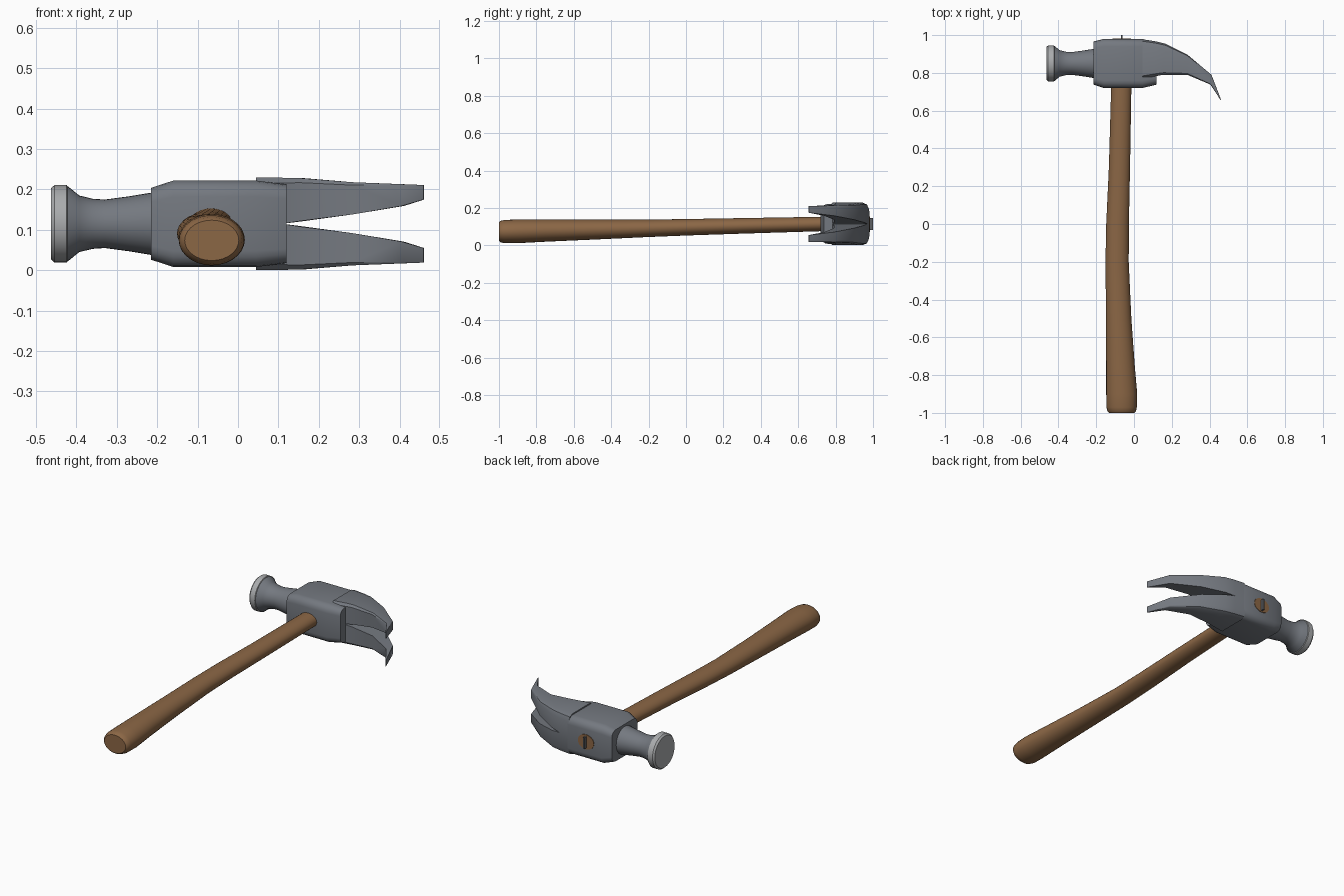
import bpy, bmesh, math

if "Cube" in bpy.data.objects:
    bpy.data.objects.remove(bpy.data.objects["Cube"])

CZ = 0.115          # head mid height
CY = 0.85           # striking axis


def material(name, rgb):
    m = bpy.data.materials.new(name)
    m.diffuse_color = (*rgb, 1)
    m.use_nodes = True
    m.node_tree.nodes["Principled BSDF"].inputs["Base Color"].default_value = m.diffuse_color
    return m


STEEL = material("steel", (0.175, 0.19, 0.215))
BRIGHT = material("polished steel", (0.40, 0.41, 0.42))
WOOD = material("wood", (0.26, 0.135, 0.06))
DARK = material("wedge iron", (0.11, 0.115, 0.125))


def loft(name, rings, mat, angle=35):
    """Skin a row of equal-length rings and cap both ends."""
    bm = bmesh.new()
    loops = [[bm.verts.new(p) for p in r] for r in rings]
    n = len(loops[0])
    for a, b in zip(loops, loops[1:]):
        for i in range(n):
            j = (i + 1) % n
            bm.faces.new((a[i], a[j], b[j], b[i]))
    bm.faces.new(loops[0])
    bm.faces.new(loops[-1])
    bmesh.ops.recalc_face_normals(bm, faces=bm.faces)
    me = bpy.data.meshes.new(name)
    bm.to_mesh(me)
    bm.free()
    me.materials.append(mat)
    ob = bpy.data.objects.new(name, me)
    bpy.context.collection.objects.link(ob)
    bpy.ops.object.select_all(action='DESELECT')
    ob.select_set(True)
    bpy.context.view_layer.objects.active = ob
    bpy.ops.object.shade_smooth_by_angle(angle=math.radians(angle))
    return ob


def circle(n):
    return [(math.cos(2 * math.pi * i / n), math.sin(2 * math.pi * i / n)) for i in range(n)]


def turned(name, profile, mat):
    """Revolve (x, radius) pairs around the striking axis."""
    loft(name, [[(x, CY + r * c, CZ + r * s) for c, s in circle(32)] for x, r in profile], mat)


def rounded_rect(x, y0, y1, z0, z1, r, seg=4):
    pts = []
    for k, (y, z) in enumerate(((y1 - r, z1 - r), (y0 + r, z1 - r), (y0 + r, z0 + r), (y1 - r, z0 + r))):
        for i in range(seg + 1):
            a = math.pi / 2 * (k + i / seg)
            pts.append((x, y + r * math.cos(a), z + r * math.sin(a)))
    return pts


# Handle: oval sections (y, x min, x max, z min, z max)
sections = [(-1.0, -0.132, 0.002, 0.024, 0.124), (-0.992, -0.140, 0.010, 0.017, 0.131),
            (-0.97, -0.146, 0.015, 0.012, 0.136), (-0.9, -0.147, 0.017, 0.012, 0.139),
            (-0.75, -0.147, 0.004, 0.020, 0.139), (-0.5, -0.148, -0.014, 0.031, 0.138),
            (-0.2, -0.151, -0.028, 0.045, 0.138), (0.0, -0.147, -0.027, 0.053, 0.141),
            (0.3, -0.133, -0.021, 0.063, 0.146), (0.72, -0.121, -0.014, 0.076, 0.153),
            (0.983, -0.115, -0.015, 0.073, 0.155)]
loft("handle", [[((a + b) / 2 + (b - a) / 2 * c, y, (d + e) / 2 + (e - d) / 2 * s)
                 for c, s in circle(28)] for y, a, b, d, e in sections], WOOD)

# Head block around the handle
loft("head_block", [rounded_rect(-0.215, 0.738, 0.966, 0.026, 0.204, 0.035),
                    rounded_rect(-0.16, 0.72, 0.98, 0.008, 0.222, 0.040),
                    rounded_rect(0.045, 0.72, 0.98, 0.008, 0.222, 0.040),
                    rounded_rect(0.12, 0.738, 0.950, 0.018, 0.212, 0.035)], STEEL)

# Neck and striking face
turned("neck", [(-0.20, 0.079), (-0.215, 0.077), (-0.27, 0.068), (-0.33, 0.060),
                (-0.36, 0.062), (-0.393, 0.070), (-0.42, 0.092), (-0.427, 0.093)], STEEL)
turned("striking_face", [(-0.42, 0.090), (-0.424, 0.096), (-0.454, 0.096), (-0.463, 0.088)], BRIGHT)

# Claws: (outer x, outer y, inner x, inner y, outer side offset, gap offset, corner)
claw = [(0.045, 0.978, 0.045, 0.770, 0.114, 0.000, 0.035),
        (0.110, 0.968, 0.110, 0.782, 0.114, 0.000, 0.032),
        (0.165, 0.955, 0.155, 0.790, 0.113, 0.007, 0.028),
        (0.282, 0.897, 0.282, 0.790, 0.103, 0.023, 0.018),
        (0.410, 0.790, 0.405, 0.738, 0.098, 0.044, 0.008),
        (0.461, 0.658, 0.459, 0.655, 0.096, 0.060, 0.001)]
for side, label in ((1, "upper"), (-1, "lower")):
    rings = []
    for ox, oy, ix, iy, out, gap, c in claw:
        length = math.hypot(ox - ix, oy - iy)
        ring = []
        for depth, h in ((0, gap), (0, out - c), (0.3 * c, out - 0.3 * c), (c, out),
                         (length - 0.4 * c, out), (length, out - 0.4 * c), (length, gap)):
            t = depth / length if length > 0.01 else min(1, max(0, depth / length))
            ring.append((ox + (ix - ox) * t, oy + (iy - oy) * t, CZ + side * h))
        rings.append(ring)
    loft(label + "_claw", rings, STEEL, 40)

# Wedge driven into the handle end
loft("wedge", [[(-0.065 + sx * 0.005, y, 0.114 + sz * 0.032)
                for sx, sz in ((-1, -1), (1, -1), (1, 1), (-1, 1))] for y in (0.94, 1.0)], DARK)
